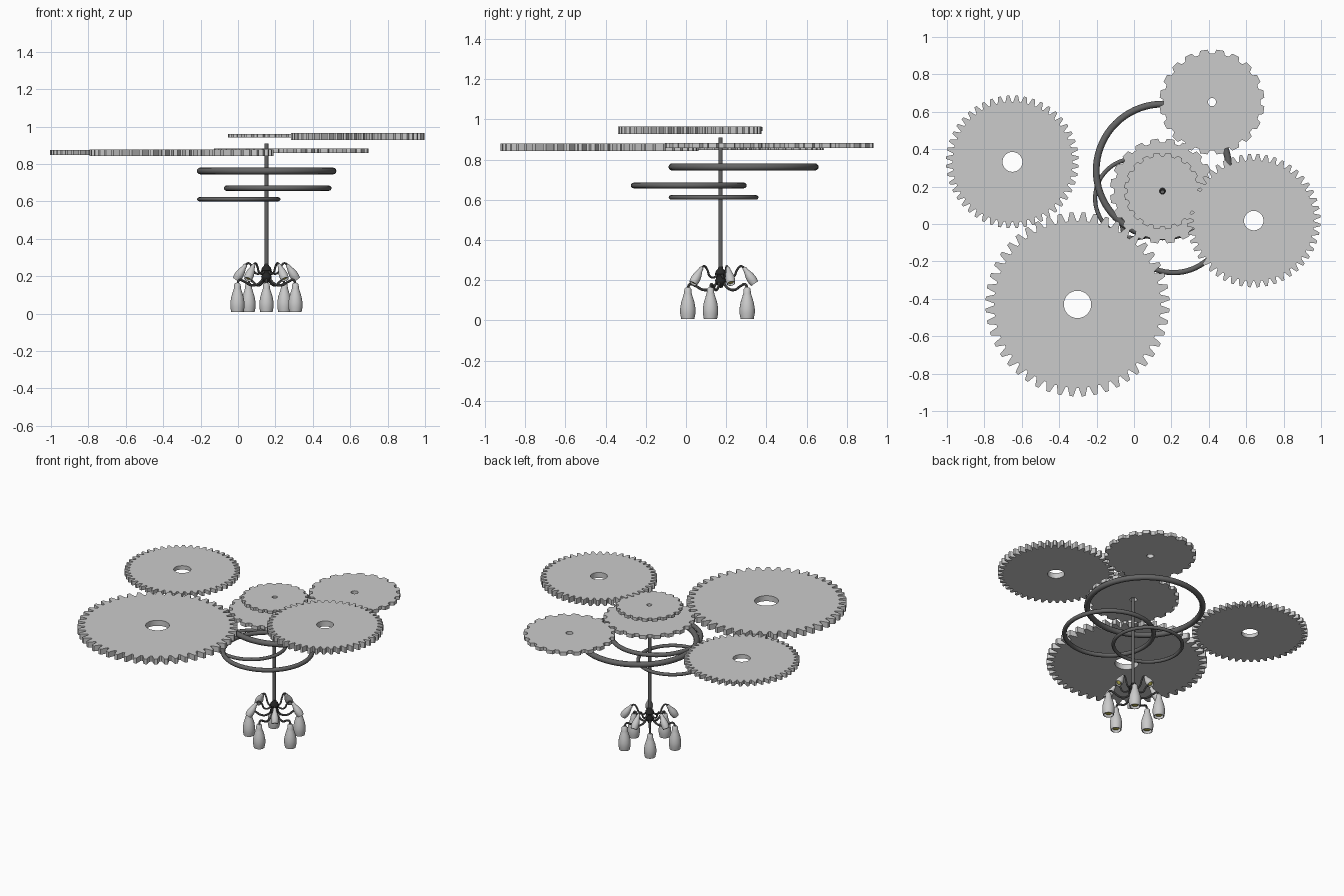
import bpy, bmesh
from math import pi, sin, cos, radians
from mathutils import Matrix, Vector

if "Cube" in bpy.data.objects:
    bpy.data.objects.remove(bpy.data.objects["Cube"])

AX, AY = 0.152, 0.172   # position of the hanging rod


def material(name, rgb):
    m = bpy.data.materials.new(name)
    m.diffuse_color = (*rgb, 1)
    m.use_nodes = True
    m.node_tree.nodes["Principled BSDF"].inputs["Base Color"].default_value = m.diffuse_color
    return m


DARK = material("dark_metal", (0.13, 0.13, 0.13))
BLACK = material("black_metal", (0.02, 0.02, 0.02))
YELLOW = material("bulb_yellow", (0.6, 0.55, 0.1))


def add_object(name, mesh, mat=None, matrix=Matrix(), smooth=True):
    ob = bpy.data.objects.new(name, mesh)
    bpy.context.collection.objects.link(ob)
    if mat and not mesh.materials:
        mesh.materials.append(mat)
    ob.matrix_world = matrix
    if smooth:
        bpy.ops.object.select_all(action='DESELECT')
        ob.select_set(True)
        bpy.context.view_layer.objects.active = ob
        bpy.ops.object.shade_smooth_by_angle(angle=radians(40))
    return ob


def gear(name, x, y, z0, z1, radius, hole, teeth, depth, widths):
    """Toothed disc with a round hole; widths = (base start, tip start, tip end, base end)."""
    bm = bmesh.new()
    rings = []
    radii = (radius - depth, radius, radius, radius - depth)
    for z in (z0, z1):
        outer, inner = [], []
        for i in range(teeth):
            for w, r in zip(widths, radii):
                a = 2 * pi * (i + w) / teeth
                outer.append(bm.verts.new((r * cos(a), r * sin(a), z)))
                inner.append(bm.verts.new((hole * cos(a), hole * sin(a), z)))
        rings.append((outer, inner))
    (bo, bi), (to, ti) = rings
    n = len(bo)
    for i in range(n):
        j = (i + 1) % n
        bm.faces.new((bo[i], bo[j], to[j], to[i]))
        bm.faces.new((ti[i], ti[j], bi[j], bi[i]))
        bm.faces.new((to[i], to[j], ti[j], ti[i]))
        bm.faces.new((bi[i], bi[j], bo[j], bo[i]))
    me = bpy.data.meshes.new(name)
    bm.to_mesh(me)
    bm.free()
    add_object(name, me, matrix=Matrix.Translation((x, y, 0)), smooth=False)


def lathe(name, profile, segments=24):
    """Spin an (r, z) profile around the z axis into a mesh."""
    bm = bmesh.new()
    vs = [bm.verts.new((r, 0, z)) for r, z in profile]
    es = [bm.edges.new(p) for p in zip(vs, vs[1:])]
    bmesh.ops.spin(bm, geom=vs + es, cent=(0, 0, 0), axis=(0, 0, 1),
                   angle=2 * pi, steps=segments)
    bmesh.ops.remove_doubles(bm, verts=bm.verts, dist=1e-5)
    bmesh.ops.recalc_face_normals(bm, faces=bm.faces)
    me = bpy.data.meshes.new(name)
    bm.to_mesh(me)
    bm.free()
    return me


def tube(name, points, radius):
    """Smooth round tube through the points."""
    cu = bpy.data.curves.new(name, 'CURVE')
    cu.dimensions = '3D'
    cu.bevel_depth, cu.bevel_resolution, cu.resolution_u = radius, 2, 6
    cu.use_fill_caps = True
    sp = cu.splines.new('BEZIER')
    sp.bezier_points.add(len(points) - 1)
    for bp, p in zip(sp.bezier_points, points):
        bp.co = p
        bp.handle_left_type = bp.handle_right_type = 'AUTO'
    tmp = bpy.data.objects.new(name, cu)
    bpy.context.collection.objects.link(tmp)
    dg = bpy.context.evaluated_depsgraph_get()
    me = bpy.data.meshes.new_from_object(tmp.evaluated_get(dg))
    bpy.data.objects.remove(tmp)
    me.materials.clear()
    return me


# Gears: fine teeth on the big discs, coarse teeth on the small ones
fine, coarse = (0.1, 0.35, 0.65, 0.9), (0.15, 0.27, 0.73, 0.85)
gear("left_gear", -0.65, 0.332, 0.848, 0.874, 0.355, 0.053, 48, 0.034, fine)
gear("large_gear", -0.302, -0.43, 0.842, 0.879, 0.492, 0.073, 48, 0.046, fine)
gear("right_gear", 0.64, 0.018, 0.928, 0.965, 0.357, 0.052, 48, 0.034, fine)
gear("back_gear", 0.417, 0.652, 0.858, 0.882, 0.281, 0.022, 20, 0.022, coarse)
gear("centre_gear", AX, AY + 0.004, 0.858, 0.882, 0.281, 0.022, 20, 0.022, coarse)
gear("top_gear", AX, AY + 0.004, 0.941, 0.961, 0.205, 0.016, 20, 0.016, coarse)

# Hoops below the gears
for name, x, y, z, outer, t in (("upper_hoop", 0.153, 0.286, 0.763, 0.373, 0.018),
                                ("middle_hoop", 0.212, 0.014, 0.671, 0.288, 0.014),
                                ("lower_hoop", 0.004, 0.137, 0.612, 0.223, 0.011)):
    circle = [(outer - t + t * cos(k * pi / 6), t * sin(k * pi / 6)) for k in range(13)]
    add_object(name, lathe(name, circle, 72), DARK, Matrix.Translation((x, y, z)))

# Rod and hub
centre = Matrix.Translation((AX, AY, 0))
add_object("rod", lathe("rod", [(0, 0.25), (0.0105, 0.25), (0.0105, 0.91), (0, 0.91)], 16), DARK, centre)
hub = [(0, 0.162), (0.011, 0.164), (0.013, 0.172), (0.024, 0.182), (0.028, 0.198), (0.022, 0.212),
       (0.022, 0.218), (0.028, 0.23), (0.024, 0.245), (0.013, 0.256), (0.011, 0.268), (0, 0.27)]
add_object("hub", lathe("hub", hub), BLACK, centre)

# Shared lamp meshes, origin at the lamp's top
shade = lathe("shade", [(0, 0), (0.011, -0.001), (0.017, -0.008), (0.019, -0.03), (0.024, -0.046),
                        (0.033, -0.075), (0.038, -0.105), (0.038, -0.13), (0.034, -0.151),
                        (0.033, -0.157), (0.029, -0.157), (0.030, -0.15), (0.034, -0.13),
                        (0.033, -0.105), (0.028, -0.075), (0.015, -0.046), (0, -0.04)])
bulb = lathe("bulb", [(0, -0.06), (0.012, -0.07), (0.025, -0.105), (0.028, -0.13),
                      (0.020, -0.146), (0, -0.151)], 16)
lower_arm = tube("lower_arm", [(0.015, 0, 0.192), (0.045, 0, 0.160), (0.085, 0, 0.152),
                               (0.125, 0, 0.172), (0.152, 0, 0.180), (0.163, 0, 0.160)], 0.0065)
upper_arm = tube("upper_arm", [(0.015, 0, 0.235), (0.04, 0, 0.214), (0.066, 0, 0.220),
                               (0.082, 0, 0.252), (0.100, 0, 0.270), (0.117, 0, 0.262)], 0.0055)

# Five straight lower lamps and five tilted upper lamps
for i in range(5):
    low = centre @ Matrix.Rotation(radians(-90 + 72 * i), 4, 'Z')
    up = centre @ Matrix.Rotation(radians(90 + 72 * i), 4, 'Z')
    for tag, base, arm, r, z, tilt, scale in (("lower", low, lower_arm, 0.163, 0.165, 0, 1),
                                              ("upper", up, upper_arm, 0.115, 0.264, -34, 0.62)):
        lamp = (base @ Matrix.Translation((r, 0, z)) @
                Matrix.Rotation(radians(tilt), 4, 'Y') @ Matrix.Scale(scale, 4))
        add_object(f"{tag}_arm_{i + 1}", arm, DARK, base)
        add_object(f"{tag}_lamp_shade_{i + 1}", shade, None, lamp)
        add_object(f"{tag}_bulb_{i + 1}", bulb, YELLOW, lamp)
